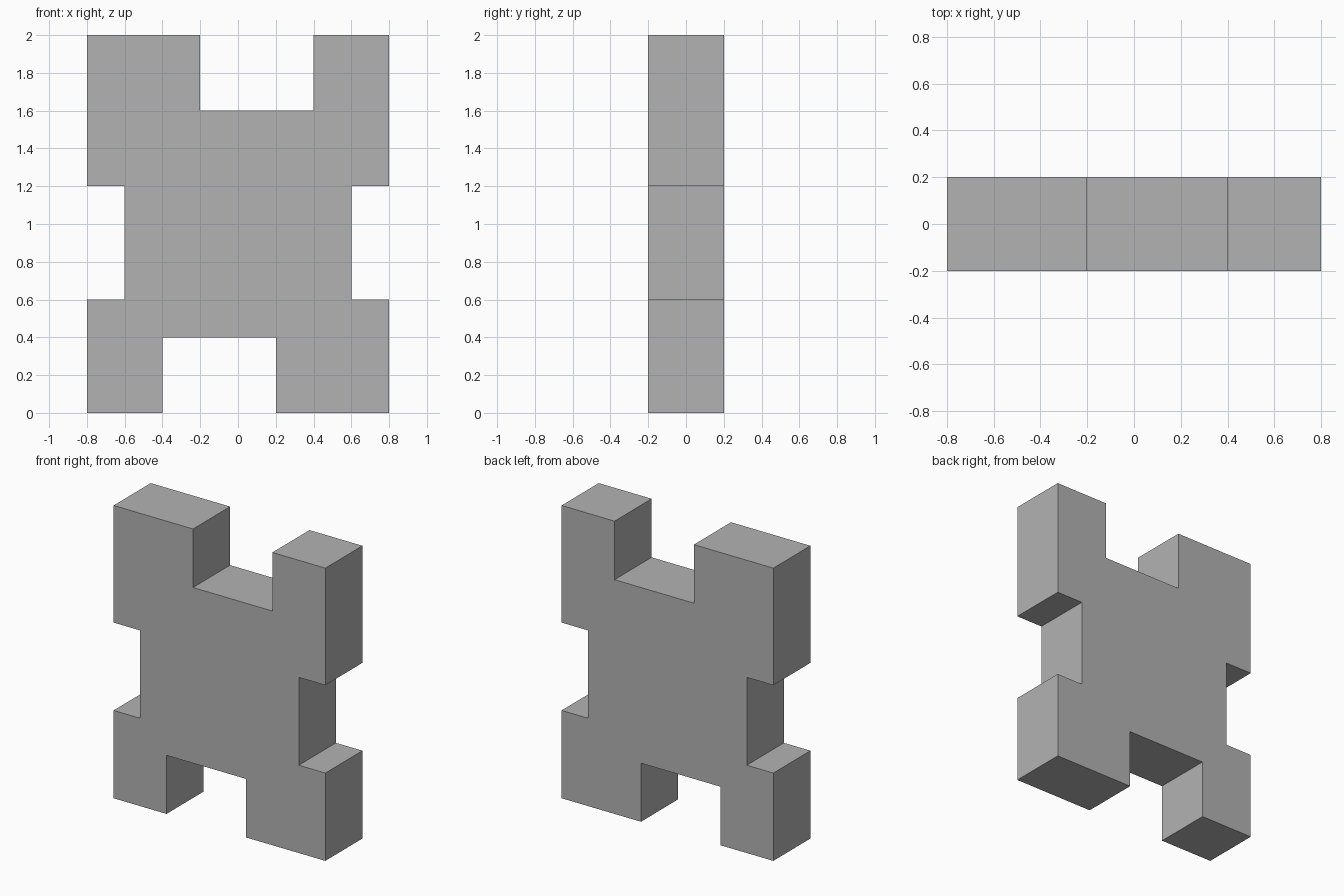
import bpy
import bmesh
from mathutils import Vector

default = bpy.data.objects.get("Cube")
if default:
    bpy.data.objects.remove(default, do_unlink=True)

# Single flat grey
grey = bpy.data.materials.new("plain_grey")
grey.use_nodes = True
colour = (0.45, 0.45, 0.45, 1)
grey.diffuse_color = colour
grey.node_tree.nodes["Principled BSDF"].inputs["Base Color"].default_value = colour


def extrude_profile(name, outline, depth):
    """Solid slab from an x-z outline, centred on y = 0."""
    bm = bmesh.new()
    face = bm.faces.new([bm.verts.new((x, -depth / 2, z)) for x, z in outline])
    extruded = bmesh.ops.extrude_face_region(bm, geom=[face])["geom"]
    moved = [g for g in extruded if isinstance(g, bmesh.types.BMVert)]
    bmesh.ops.translate(bm, verts=moved, vec=Vector((0, depth, 0)))
    bmesh.ops.recalc_face_normals(bm, faces=bm.faces)
    mesh = bpy.data.meshes.new(name)
    bm.to_mesh(mesh)
    bm.free()
    mesh.materials.append(grey)
    obj = bpy.data.objects.new(name, mesh)
    bpy.context.collection.objects.link(obj)
    return obj


# Notched slab: uneven feet below, side notches, uneven prongs above
foot_gap = [(-0.8, 0), (-0.4, 0), (-0.4, 0.4), (0.2, 0.4), (0.2, 0), (0.8, 0)]
left_notch = [(0.8, 0.6), (0.6, 0.6), (0.6, 1.2), (0.8, 1.2)]
top_gap = [(0.8, 2), (0.4, 2), (0.4, 1.6), (-0.2, 1.6), (-0.2, 2), (-0.8, 2)]
right_notch = [(-x, z) for x, z in reversed(left_notch)]

extrude_profile("notched_slab", foot_gap + left_notch + top_gap + right_notch, 0.4)
